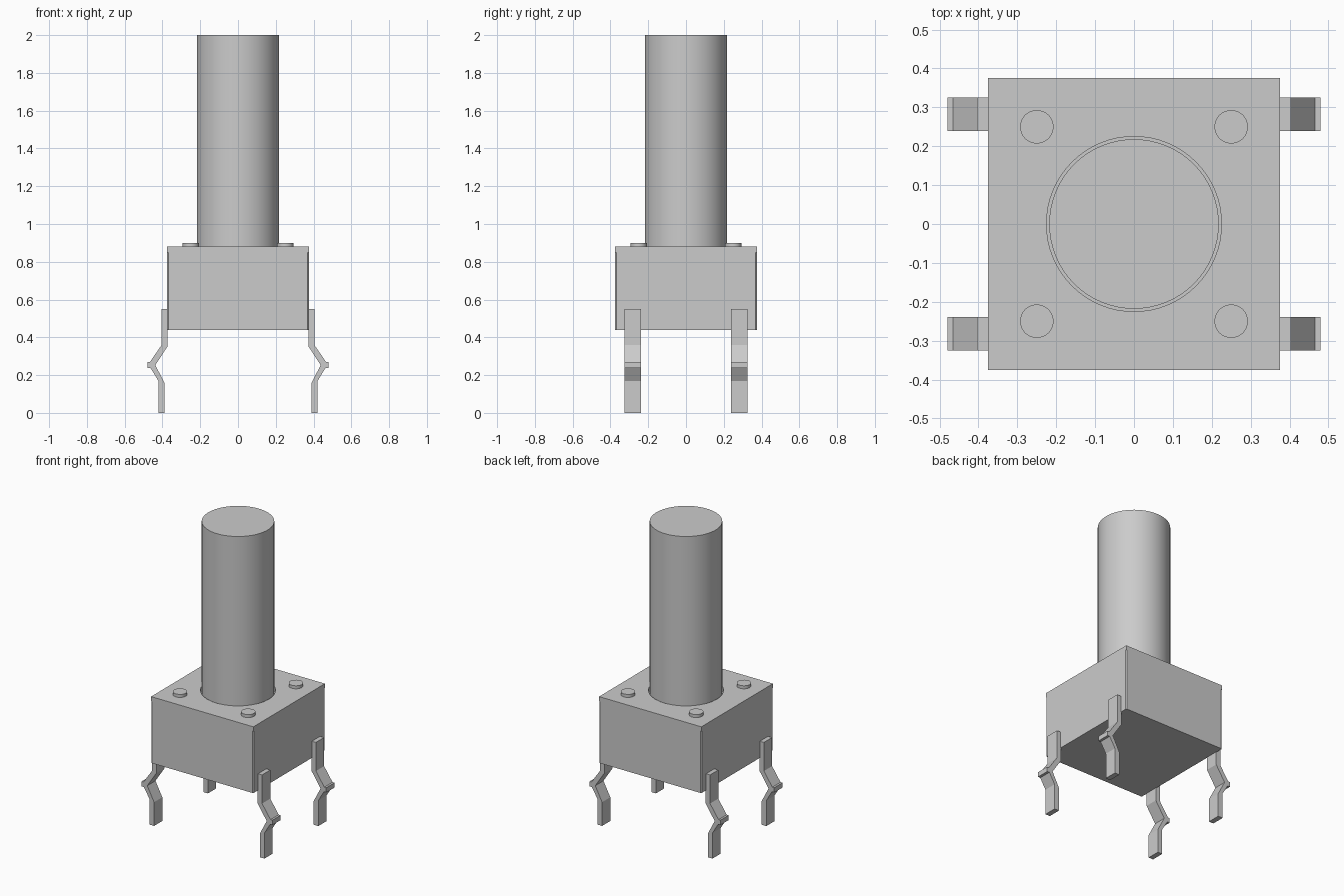
import bpy, bmesh
from math import radians

cube = bpy.data.objects.get("Cube")
if cube:
    bpy.data.objects.remove(cube, do_unlink=True)

grey = bpy.data.materials.new("light grey")
grey.use_nodes = True
tone = (0.6, 0.6, 0.6, 1)
grey.diffuse_color = tone
grey.node_tree.nodes["Principled BSDF"].inputs["Base Color"].default_value = tone


def activate(ob):
    bpy.ops.object.select_all(action='DESELECT')
    ob.select_set(True)
    bpy.context.view_layer.objects.active = ob


def box(name, half, z0, z1):
    bpy.ops.mesh.primitive_cube_add(size=1, location=(0, 0, (z0 + z1) / 2))
    ob = bpy.context.object
    ob.name = name
    ob.scale = (2 * half, 2 * half, z1 - z0)
    bpy.ops.object.transform_apply(location=True, scale=True)
    ob.data.materials.append(grey)
    return ob


def cylinder(name, r, z0, z1, x=0, y=0, sides=64):
    bpy.ops.mesh.primitive_cylinder_add(vertices=sides, radius=r, depth=z1 - z0,
                                        location=(x, y, (z0 + z1) / 2))
    ob = bpy.context.object
    ob.name = name
    ob.data.materials.append(grey)
    bpy.ops.object.shade_smooth_by_angle(angle=radians(30))
    return ob


# Housing with slightly eased upright corners, under a square cover plate
housing = box("housing", 0.375, 0.44, 0.85)
bm = bmesh.new()
bm.from_mesh(housing.data)
upright = [e for e in bm.edges if abs(e.verts[0].co.z - e.verts[1].co.z) > 0.1]
bmesh.ops.bevel(bm, geom=upright, offset=0.006, segments=1, affect='EDGES')
bm.to_mesh(housing.data)
bm.free()
cover = box("cover_plate", 0.375, 0.85, 0.88)

# Round opening in the cover, leaving a thin gap around the plunger
cutter = cylinder("opening_cutter", 0.225, 0.8, 0.95)
cutter.hide_render = True
mod = cover.modifiers.new("opening", 'BOOLEAN')
mod.operation = 'DIFFERENCE'
mod.solver = 'EXACT'
mod.object = cutter
activate(cover)
bpy.ops.object.modifier_apply(modifier=mod.name)
bpy.data.objects.remove(cutter, do_unlink=True)

# Plunger and the four rivet heads
cylinder("plunger", 0.218, 0.85, 2.0)
for sx, side in ((1, "left"), (-1, "right")):
    for sy, end in ((-1, "front"), (1, "back")):
        cylinder(f"rivet_{end}_{side}", 0.043, 0.87, 0.9, 0.25 * sx, 0.25 * sy, 32)

# Kinked metal legs, extruded from one side profile
profile = [(0.372, 0.55), (0.404, 0.55), (0.404, 0.36), (0.466, 0.27),
           (0.48, 0.27), (0.48, 0.238), (0.463, 0.238), (0.422, 0.17),
           (0.422, 0), (0.388, 0), (0.388, 0.157), (0.438, 0.253), (0.372, 0.353)]


def leg(name, sx, sy):
    bm = bmesh.new()
    face = bm.faces.new([bm.verts.new((sx * x, sy * 0.282 - 0.043, z)) for x, z in profile])
    out = bmesh.ops.extrude_face_region(bm, geom=[face])
    new = [v for v in out["geom"] if isinstance(v, bmesh.types.BMVert)]
    bmesh.ops.translate(bm, verts=new, vec=(0, 0.086, 0))
    bmesh.ops.recalc_face_normals(bm, faces=bm.faces)
    mesh = bpy.data.meshes.new(name)
    bm.to_mesh(mesh)
    bm.free()
    mesh.materials.append(grey)
    bpy.context.collection.objects.link(bpy.data.objects.new(name, mesh))


for sx, side in ((1, "left"), (-1, "right")):
    for sy, end in ((-1, "front"), (1, "back")):
        leg(f"leg_{end}_{side}", sx, sy)
